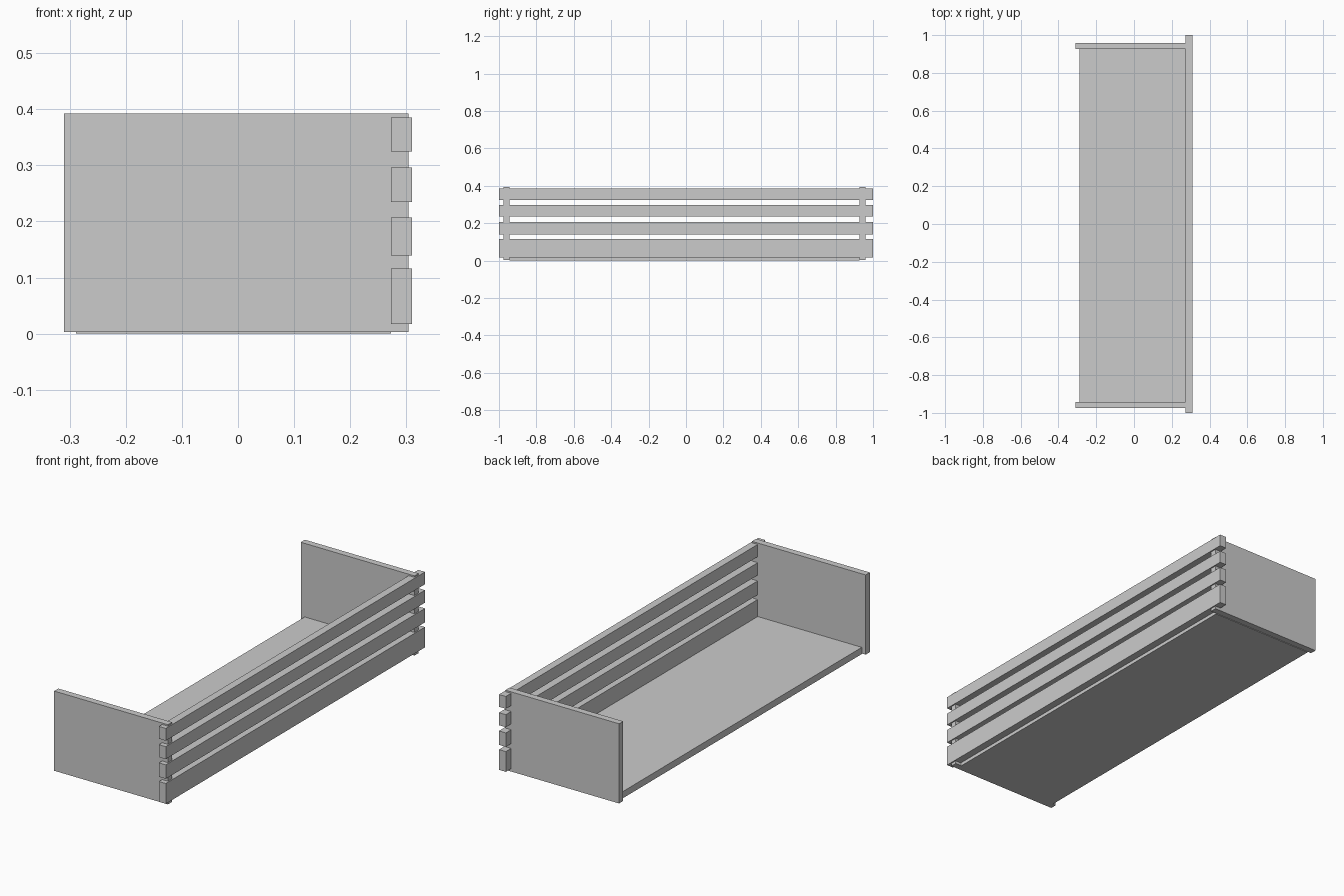
import bpy

if "Cube" in bpy.data.objects:
    bpy.data.objects.remove(bpy.data.objects["Cube"])


def box(name, x, y, z):
    """Axis-aligned box given (min, max) ranges."""
    bpy.ops.mesh.primitive_cube_add(
        size=1, location=[(a + b) / 2 for a, b in (x, y, z)])
    o = bpy.context.object
    o.name = name
    o.scale = [b - a for a, b in (x, y, z)]
    bpy.ops.object.transform_apply(location=False, rotation=False, scale=True)
    return o


# Floor board between the end panels
box("floor_board", (-0.289, 0.273), (-0.943, 0.927), (0.0, 0.033))

# End panels
for side, y in (("front", (-0.975, -0.943)), ("back", (0.927, 0.959))):
    box(f"{side}_end_panel", (-0.31, 0.304), y, (0.003, 0.392))

# Long side slats, overhanging the end panels
slats = [(0.017, 0.116), (0.139, 0.207), (0.235, 0.296), (0.325, 0.385)]
for i, z in enumerate(slats, 1):
    box(f"side_slat_{i}", (0.273, 0.31), (-1.0, 1.0), z)
